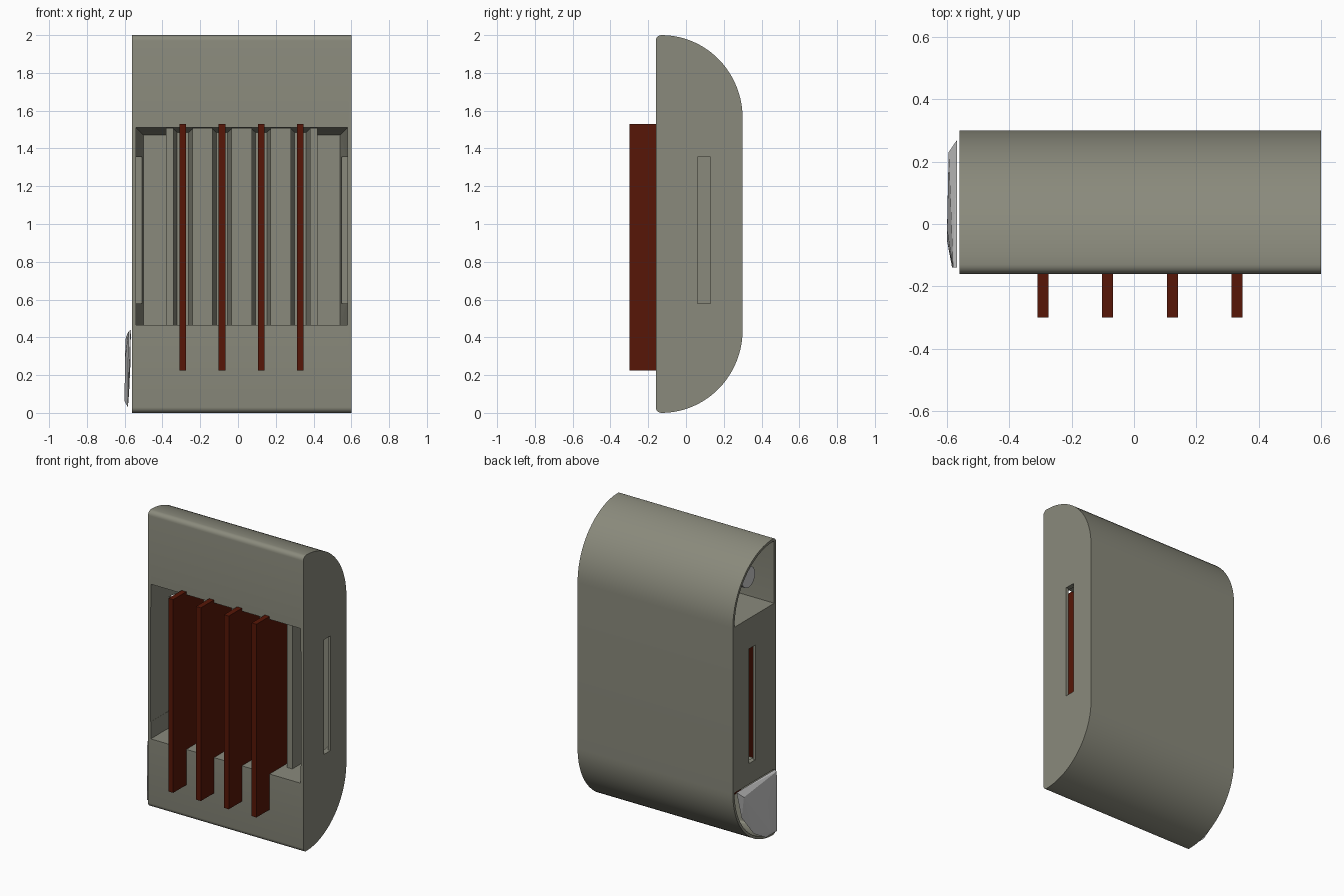
import bpy, bmesh, math

if "Cube" in bpy.data.objects:
    bpy.data.objects.remove(bpy.data.objects["Cube"])


def finish(bm, name, material=None):
    bmesh.ops.recalc_face_normals(bm, faces=bm.faces[:])
    mesh = bpy.data.meshes.new(name)
    bm.to_mesh(mesh)
    bm.free()
    obj = bpy.data.objects.new(name, mesh)
    bpy.context.collection.objects.link(obj)
    if material:
        mesh.materials.append(material)
    return obj


def make_material(name, color):
    mat = bpy.data.materials.new(name)
    mat.diffuse_color = (*color, 1)
    mat.use_nodes = True
    mat.node_tree.nodes["Principled BSDF"].inputs["Base Color"].default_value = mat.diffuse_color
    return mat


def prism(name, profile, x0, x1, material=None):
    """Extrude a (y, z) profile along x."""
    bm = bmesh.new()
    face = bm.faces.new([bm.verts.new((x0, y, z)) for y, z in profile])
    ext = bmesh.ops.extrude_face_region(bm, geom=[face])["geom"]
    for v in ext:
        if isinstance(v, bmesh.types.BMVert):
            v.co.x = x1
    # keep a closed solid
    if face.is_valid is False or not any(f for f in bm.faces if all(abs(v.co.x - x0) < 1e-6 for v in f.verts)):
        bm.faces.new([v for v in bm.verts if abs(v.co.x - x0) < 1e-6])
    return finish(bm, name, material)


def hull(name, points, material=None):
    bm = bmesh.new()
    for p in points:
        bm.verts.new(p)
    bmesh.ops.convex_hull(bm, input=bm.verts[:])
    bmesh.ops.dissolve_limit(bm, angle_limit=0.01, verts=bm.verts[:], edges=bm.edges[:])
    return finish(bm, name, material)


def box(name, x, y, z, material=None):
    return hull(name, [(a, b, c) for a in x for b in y for c in z], material)


def cut(obj, cutter):
    mod = obj.modifiers.new("cut", 'BOOLEAN')
    mod.object = cutter
    mod.operation = 'DIFFERENCE'
    mod.solver = 'EXACT'
    bpy.context.view_layer.objects.active = obj
    bpy.ops.object.modifier_apply(modifier=mod.name)
    bpy.data.objects.remove(cutter, do_unlink=True)


def arc(cy, cz, ry, rz, a0, a1, n):
    return [(cy + ry * math.cos(math.radians(a0 + (a1 - a0) * i / n)),
             cz + rz * math.sin(math.radians(a0 + (a1 - a0) * i / n))) for i in range(n + 1)]


def half_profile(t):
    """Upper rounded end, inset by t: back tangent over the crown to the front fillet."""
    r = max(0.03 - t, 0.008)
    big = arc(-0.13, 1.56, 0.43 - t, 0.44 - t, 0, 90, 20)
    small = arc(-0.16 + t + r, 2 - t - r, r, r, 90, 180, 5)
    if abs(small[0][0] - big[-1][0]) < 1e-4:
        small = small[1:]
    return big + small


def flip(points):
    return [(y, 2 - z) for y, z in reversed(points)]


olive = make_material("olive_grey", (0.255, 0.255, 0.202))
red = make_material("dark_red", (0.095, 0.008, 0.002))

# Body shell, extruded sideways
upper = half_profile(0)
body = prism("body", upper + flip(upper), -0.56, 0.6, olive)

# Open-ended compartments at top and bottom
chamber = half_profile(0.018) + [(-0.142, 1.56)]
cut(body, prism("upper_cut", chamber, -0.7, 0.58))
cut(body, prism("lower_cut", flip(chamber), -0.7, 0.58))

# Front recess with tapered corners and thin side walls at window height
cut(body, hull("recess_cut",
               [(x, y, z) for x in (-0.54, 0.58) for y in (-0.2, 0.0) for z in (0.465, 1.51)] +
               [(x, 0.25, z) for x in (-0.50, 0.54) for z in (0.465, 1.47)]))
cut(body, box("side_pocket_cut", (-0.541, 0.581), (-0.19, 0.20), (0.58, 1.355)))
# Side windows through to the recess
cut(body, box("window_cut", (-0.8, 0.8), (0.06, 0.13), (0.58, 1.355)))

# Slotted holder inside the recess
fin_x = [-0.292, -0.085, 0.123, 0.33]
holder = box("fin_holder", (-0.38, 0.42), (-0.02, 0.27), (0.46, 1.507), olive)
for x in fin_x:
    cut(holder, hull("groove_cut",
                     [(x + s * w, y, z) for s in (-1, 1)
                      for w, y in ((0.05, -0.05), (0.05, 0.04), (0.03, 0.16))
                      for z in (0.4, 1.6)]))

# Red-brown fins
for i, x in enumerate(fin_x):
    box(f"fin_{i + 1}", (x - 0.018, x + 0.018), (-0.30, 0.15), (0.225, 1.53), red)

# Faceted cover floating at the lower opening
hull("end_cover", [
    (-0.567, -0.14, 0.44), (-0.567, 0.27, 0.44), (-0.570, 0.22, 0.25), (-0.577, 0.10, 0.10),
    (-0.583, -0.02, 0.03), (-0.583, -0.14, 0.03), (-0.580, -0.14, 0.43),
    (-0.594, 0.23, 0.40), (-0.599, -0.02, 0.28), (-0.600, -0.05, 0.06)])

# Rounded rod inside the upper compartment
rod = prism("inner_rod", arc(-0.01, 1.76, 0.07, 0.07, 0, 345, 23), -0.46, 0.5)

# Smooth curved surfaces, keep hard edges
for obj in (body, rod):
    bpy.ops.object.select_all(action='DESELECT')
    obj.select_set(True)
    bpy.context.view_layer.objects.active = obj
    bpy.ops.object.shade_smooth_by_angle(angle=math.radians(30))
